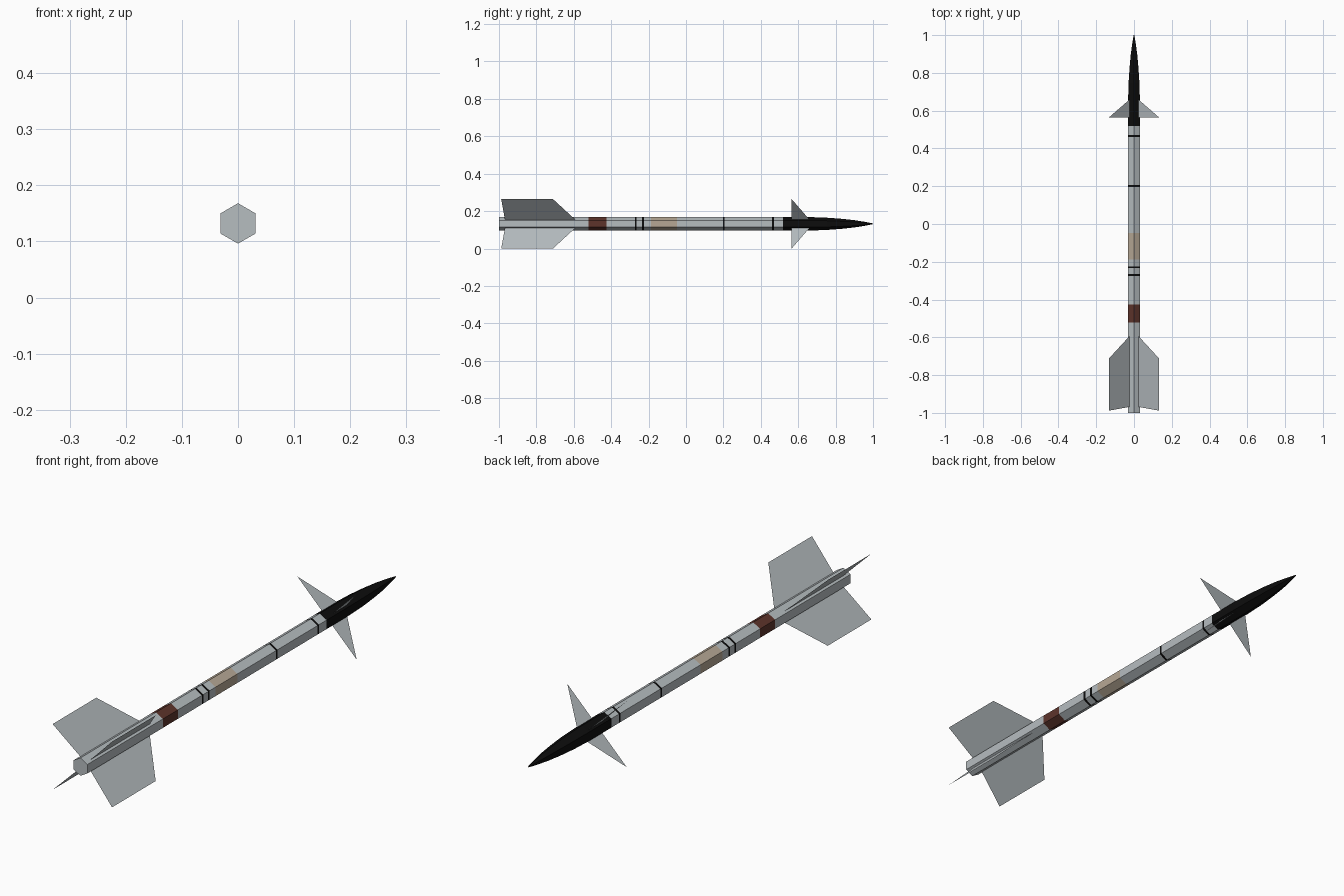
import bpy, bmesh, math

if "Cube" in bpy.data.objects:
    bpy.data.objects.remove(bpy.data.objects["Cube"])

AXIS_Z = 0.132   # height of the centre line
R = 0.036        # hexagon corner radius


def material(name, rgb):
    m = bpy.data.materials.new(name)
    m.diffuse_color = (*rgb, 1)
    m.use_nodes = True
    m.node_tree.nodes["Principled BSDF"].inputs["Base Color"].default_value = m.diffuse_color
    return m


GREY = material("light_grey", (0.47, 0.51, 0.53))
BLACK = material("black", (0.004, 0.004, 0.004))
BROWN = material("brown", (0.11, 0.034, 0.024))
TAN = material("tan", (0.47, 0.39, 0.30))


def finish(bm, name, mats):
    me = bpy.data.meshes.new(name)
    bm.to_mesh(me)
    bm.free()
    for m in mats:
        me.materials.append(m)
    ob = bpy.data.objects.new(name, me)
    bpy.context.collection.objects.link(ob)
    return ob


def hex_tube(name, stations, mats, band=lambda y: 0):
    """Six-sided skin through (y, radius) stations, coloured by position."""
    bm = bmesh.new()
    rings = []
    for y, r in stations:
        rings.append([bm.verts.new((r * math.sin(k * math.pi / 3), y,
                                    AXIS_Z + r * math.cos(k * math.pi / 3)))
                      for k in range(6)])
    for a, b in zip(rings, rings[1:]):
        for k in range(6):
            f = bm.faces.new((a[k], a[(k + 1) % 6], b[(k + 1) % 6], b[k]))
            f.material_index = band(f.calc_center_median().y)
    bm.faces.new(rings[0])
    bm.faces.new(rings[-1])
    bmesh.ops.recalc_face_normals(bm, faces=bm.faces)
    return finish(bm, name, mats)


# Body tube with painted bands: (start, end, material slot)
bands = [(-0.521, -0.426, 2), (-0.187, -0.048, 3)]
bands += [(c - 0.005, c + 0.005, 1) for c in (-0.269, -0.229, 0.202, 0.465)]
cuts = sorted([-1.0, 0.518] + [e for b in bands for e in b[:2]])


def body_band(y):
    return next((m for a, b, m in bands if a < y < b), 0)


hex_tube("body_tube", [(y, R) for y in cuts],
         [GREY, BLACK, BROWN, TAN], body_band)

# Black nose section
hex_tube("nose_cone", [(0.518, R), (0.66, R), (0.75, 0.033), (0.83, 0.027),
                       (0.90, 0.0195), (0.96, 0.010), (1.0, 0.002)], [BLACK])


# Flat fins in an X arrangement; outline points are (y, offset in x and z)
def fin_set(name, outline):
    bm = bmesh.new()
    for sx in (-1, 1):
        for sz in (-1, 1):
            bm.faces.new([bm.verts.new((sx * d, y, AXIS_Z + sz * d))
                          for y, d in outline])
    return finish(bm, name, [GREY])


fin_set("tail_fins", [(-0.592, 0.0225), (-0.711, 0.132),
                      (-0.988, 0.132), (-0.968, 0.0225)])
fin_set("front_fins", [(0.660, 0.0225), (0.565, 0.132), (0.565, 0.0225)])
